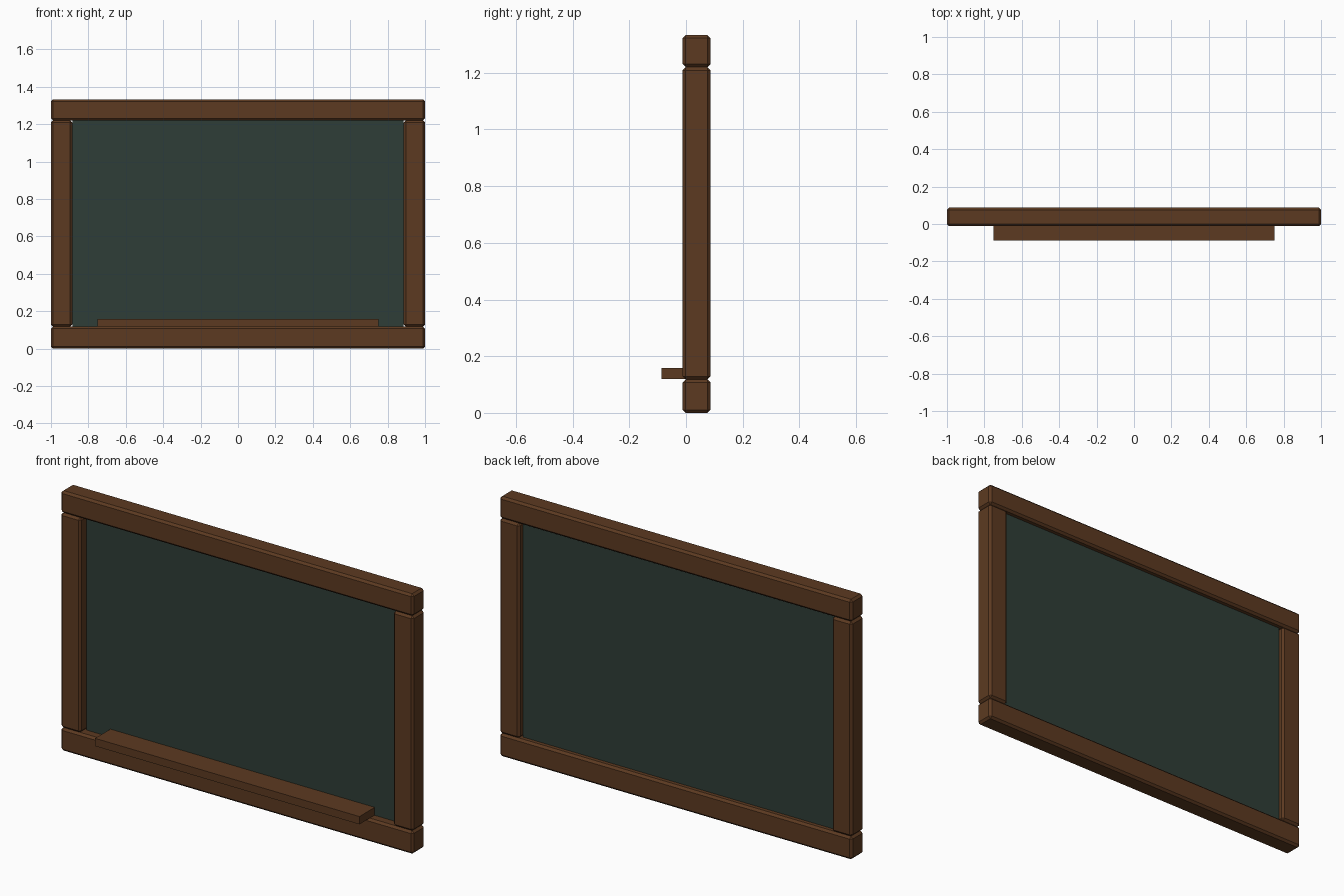
import bpy

cube = bpy.data.objects.get("Cube")
if cube:
    bpy.data.objects.remove(cube, do_unlink=True)


def make_material(name, rgb):
    mat = bpy.data.materials.new(name)
    mat.use_nodes = True
    color = (*rgb, 1.0)
    mat.diffuse_color = color
    mat.node_tree.nodes["Principled BSDF"].inputs["Base Color"].default_value = color
    return mat


def make_box(name, low, high, mat, bevel=0.0):
    """Axis-aligned box between two corners, with optional chamfered edges."""
    center = [(a + b) / 2 for a, b in zip(low, high)]
    bpy.ops.mesh.primitive_cube_add(size=1, location=center)
    obj = bpy.context.object
    obj.name = name
    obj.scale = [b - a for a, b in zip(low, high)]
    bpy.ops.object.transform_apply(location=False, rotation=False, scale=True)
    obj.data.materials.append(mat)
    if bevel:
        mod = obj.modifiers.new("chamfer", 'BEVEL')
        mod.width = bevel
        mod.segments = 1
    return obj


wood = make_material("brown wood", (0.107, 0.042, 0.015))
slate = make_material("dark green slate", (0.028, 0.048, 0.038))

HEIGHT = 1.333
LOWER, UPPER = 0.118, 1.22      # heights where posts meet the rails
INNER = 0.886                   # inner half width of the frame
FRONT, BACK = -0.012, 0.087
CHAMFER = 0.011

# Horizontal rails
make_box("bottom_rail", (-1, FRONT, 0), (1, BACK, LOWER), wood, CHAMFER)
make_box("top_rail", (-1, FRONT, UPPER), (1, BACK, HEIGHT), wood, CHAMFER)

# Side posts
for side, sign in (("left", 1), ("right", -1)):
    xs = sorted((sign * INNER, sign))
    make_box(side + "_post", (xs[0], FRONT, LOWER), (xs[1], BACK, UPPER), wood, CHAMFER)

# Writing surface set into the frame
make_box("writing_board", (-INNER, 0.037, LOWER), (INNER, 0.057, UPPER), slate)

# Ledge for chalk
make_box("chalk_tray", (-0.75, -0.087, 0.119), (0.75, 0.037, 0.159), wood)
